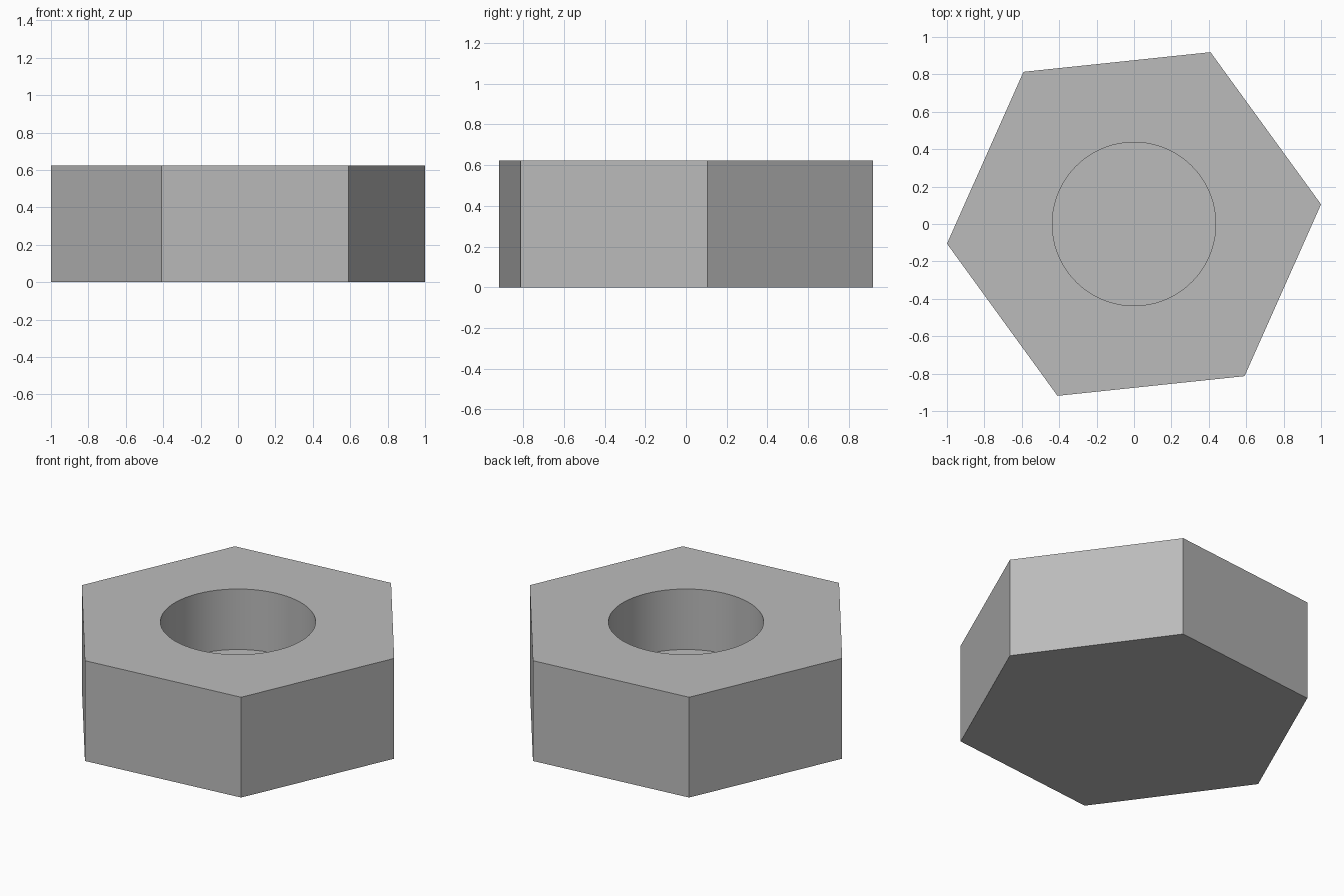
import bpy
import bmesh
from math import radians
from mathutils import Matrix

RADIUS, HEIGHT = 1.0055, 0.623
HOLE_RADIUS, HOLE_FLOOR = 0.437, 0.247
TURN = radians(6)

if "Cube" in bpy.data.objects:
    bpy.data.objects.remove(bpy.data.objects["Cube"], do_unlink=True)

# Plain grey metal
grey = bpy.data.materials.new("grey_metal")
grey.use_nodes = True
colour = (0.5, 0.5, 0.5, 1)
grey.diffuse_color = colour
grey.node_tree.nodes["Principled BSDF"].inputs["Base Color"].default_value = colour

bm = bmesh.new()


def ring(sides, radius, z, angle):
    """Closed loop of edges; returns its vertices and edges in order."""
    rot = Matrix.Rotation(angle, 3, "Z")
    verts = []
    for i in range(sides):
        turn = Matrix.Rotation(radians(360) * i / sides, 3, "Z")
        x, y, _ = rot @ turn @ Matrix.Identity(3).col[0] * radius
        verts.append(bm.verts.new((x, y, z)))
    edges = [bm.edges.new((verts[i - 1], verts[i])) for i in range(sides)]
    return verts, edges


def walls(lower, upper, smooth=False):
    """Quads between two rings with the same number of sides."""
    for i in range(len(lower)):
        face = bm.faces.new((lower[i - 1], lower[i], upper[i], upper[i - 1]))
        face.smooth = smooth


# Six-sided outside and round blind hole
base, _ = ring(6, RADIUS, 0, TURN)
rim, rim_edges = ring(6, RADIUS, HEIGHT, TURN)
hole_top, hole_edges = ring(72, HOLE_RADIUS, HEIGHT, TURN)
hole_floor, _ = ring(72, HOLE_RADIUS, HOLE_FLOOR, TURN)
walls(base, rim)
walls(hole_floor, hole_top, smooth=True)
bm.faces.new(base)
bm.faces.new(hole_floor)

# Flat top face around the hole
bmesh.ops.triangle_fill(bm, edges=rim_edges + hole_edges, use_beauty=True)
bmesh.ops.recalc_face_normals(bm, faces=bm.faces)

mesh = bpy.data.meshes.new("hex_nut")
bm.to_mesh(mesh)
bm.free()
mesh.materials.append(grey)
nut = bpy.data.objects.new("hex_nut", mesh)
bpy.context.collection.objects.link(nut)

# Smooth hole wall with crisp rims
bpy.ops.object.select_all(action="DESELECT")
nut.select_set(True)
bpy.context.view_layer.objects.active = nut
bpy.ops.object.shade_smooth_by_angle(angle=radians(30))
